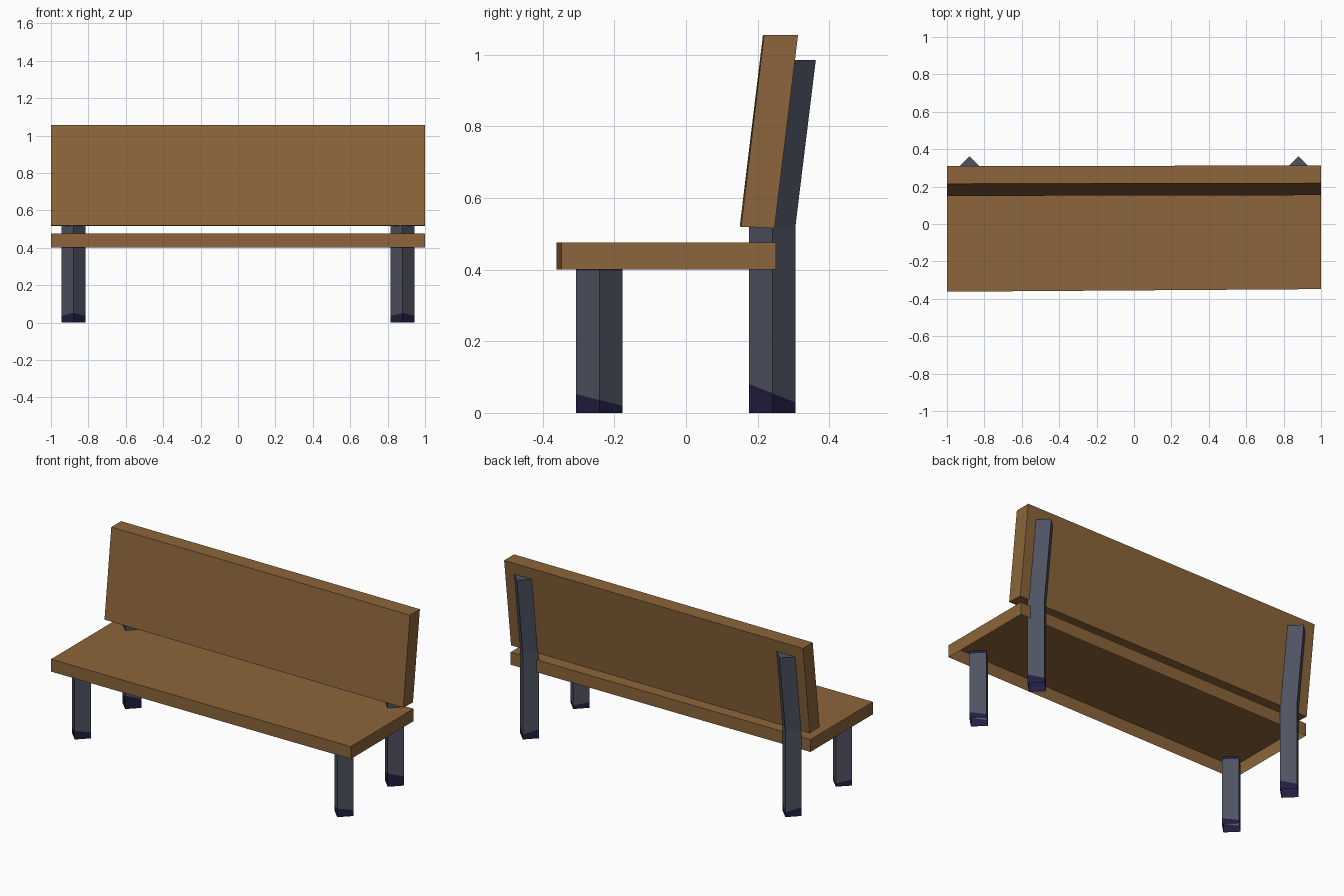
import bpy
import bmesh

cube = bpy.data.objects.get("Cube")
if cube:
    bpy.data.objects.remove(cube, do_unlink=True)


def make_material(name, color):
    mat = bpy.data.materials.new(name)
    mat.use_nodes = True
    mat.diffuse_color = (*color, 1)
    mat.node_tree.nodes["Principled BSDF"].inputs["Base Color"].default_value = (*color, 1)
    return mat


wood = make_material("brown wood", (0.265, 0.131, 0.043))
metal = make_material("slate metal", (0.077, 0.086, 0.122))
foot = make_material("dark blue foot", (0.015, 0.013, 0.052))


def loft(name, rings, materials, bands, closed_base):
    """Stack equal rings of points upwards; bands gives each level's material."""
    bm = bmesh.new()
    loops = [[bm.verts.new(p) for p in ring] for ring in rings]
    count = len(loops[0])
    for low, high, band in zip(loops, loops[1:], bands):
        for i in range(count):
            j = (i + 1) % count
            bm.faces.new((low[i], low[j], high[j], high[i])).material_index = band
    if closed_base:
        bm.faces.new(loops[0][::-1])
    bm.faces.new(loops[-1]).material_index = bands[-1]
    mesh = bpy.data.meshes.new(name)
    bm.to_mesh(mesh)
    bm.free()
    for mat in materials:
        mesh.materials.append(mat)
    bpy.context.collection.objects.link(bpy.data.objects.new(name, mesh))


def leg(name, x, y, tilt, foot_height, path, bands):
    """A hollow diamond post with a sloping dark foot; path holds (y shift, z)."""
    r = 0.0645
    diamond = [(0, -r), (r, 0), (0, r), (-r, 0)]
    rings = [[(x + dx, y + dy, 0) for dx, dy in diamond],
             [(x + dx, y + dy, foot_height - tilt * dy) for dx, dy in diamond]]
    for shift, z in path:
        rings.append([(x + dx, y + dy + shift, z) for dx, dy in diamond])
    loft(name, rings, [foot, metal], bands, closed_base=False)


# Seat: a shallow tray open underneath, slightly askew
seat_outline = [(-1, -0.362), (1, -0.348), (1, 0.252), (-1, 0.237)]
loft("seat", [[(x, y, z) for x, y in seat_outline] for z in (0.401, 0.476)],
     [wood], [0], closed_base=False)

# Leaning back board
loft("backrest",
     [[(-1, 0.15, 0.52), (1, 0.154, 0.52), (1, 0.247, 0.516), (-1, 0.243, 0.516)],
      [(-1, 0.215, 1.056), (1, 0.218, 1.056), (1, 0.313, 1.056), (-1, 0.309, 1.056)]],
     [wood], [0], closed_base=True)

# Straight front legs with a dark rim at the top, and bent rear posts
for side, x in (("right", -0.88), ("left", 0.88)):
    leg("front_leg_" + side, x, -0.242, 0.25, 0.036,
        [(0, 0.398), (0, 0.414)], [0, 1, 0])
    leg("rear_post_" + side, x, 0.241, 0.4, 0.055,
        [(0, 0.52), (0.057, 0.986)], [0, 1, 1])
